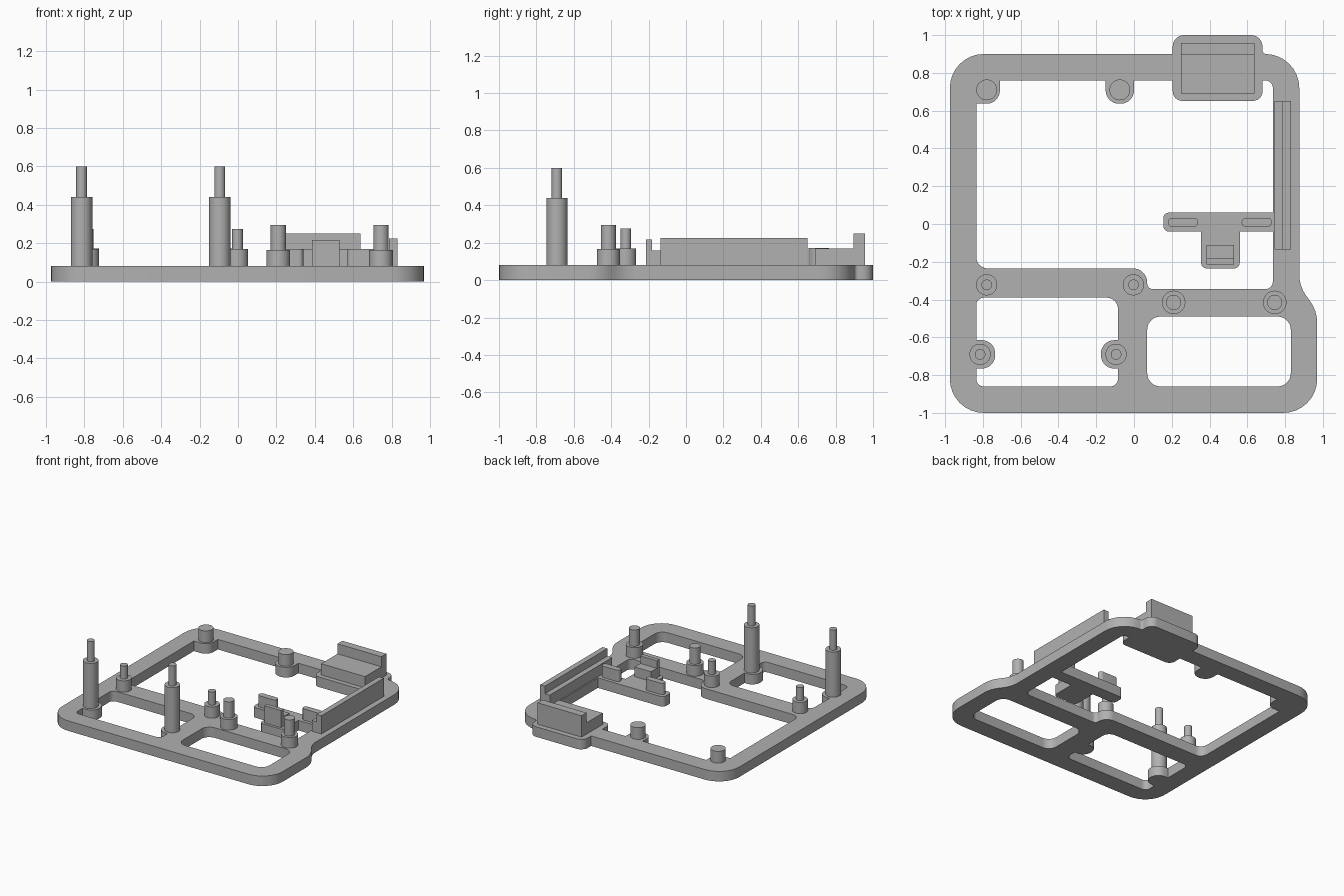
import bpy, bmesh, math
from mathutils import Vector

cube = bpy.data.objects.get("Cube")
if cube:
    bpy.data.objects.remove(cube, do_unlink=True)

grey = bpy.data.materials.new("Plain grey")
grey.use_nodes = True
colour = (0.44, 0.44, 0.44, 1)
grey.diffuse_color = colour
grey.node_tree.nodes["Principled BSDF"].inputs["Base Color"].default_value = colour
BASE = 0.08


def rounded(corners, steps=8):
    """Turn (x, y, radius) corners into an outline with filleted corners."""
    out = []
    for i, c in enumerate(corners):
        p = Vector(c[:2])
        r = c[2] if len(c) > 2 else 0
        if not r:
            out.append(p)
            continue
        a = (Vector(corners[i - 1][:2]) - p).normalized()
        b = (Vector(corners[(i + 1) % len(corners)][:2]) - p).normalized()
        half = a.angle(b) / 2
        tangent = r / math.tan(half)
        centre = p + (a + b).normalized() * r / math.sin(half)
        start, end = p + a * tangent - centre, p + b * tangent - centre
        turn = start.angle_signed(end)
        for k in range(steps + 1):
            t = -turn * k / steps
            out.append(centre + Vector((start.x * math.cos(t) - start.y * math.sin(t),
                                        start.x * math.sin(t) + start.y * math.cos(t))))
    return out


def rect(x0, x1, y0, y1, r=0):
    return rounded([(x0, y0, r), (x1, y0, r), (x1, y1, r), (x0, y1, r)])


def finish(name, bm):
    bmesh.ops.recalc_face_normals(bm, faces=bm.faces)
    mesh = bpy.data.meshes.new(name)
    bm.to_mesh(mesh)
    bm.free()
    mesh.materials.append(grey)
    obj = bpy.data.objects.new(name, mesh)
    bpy.context.collection.objects.link(obj)
    bpy.ops.object.select_all(action='DESELECT')
    obj.select_set(True)
    bpy.context.view_layer.objects.active = obj
    bpy.ops.object.shade_smooth_by_angle(angle=math.radians(35))
    return obj


def prism(name, loops, z0, z1):
    """Extrude an outline, with further loops as holes."""
    bm = bmesh.new()
    edges = []
    for loop in loops:
        vs = [bm.verts.new((p.x, p.y, z0)) for p in loop]
        edges += [bm.edges.new((vs[i - 1], vs[i])) for i in range(len(vs))]
    bmesh.ops.triangle_fill(bm, use_beauty=True, edges=edges, normal=(0, 0, 1))
    ext = bmesh.ops.extrude_face_region(bm, geom=bm.faces[:], use_keep_orig=True)
    top = [v for v in ext["geom"] if isinstance(v, bmesh.types.BMVert)]
    bmesh.ops.translate(bm, verts=top, vec=(0, 0, z1 - z0))
    return finish(name, bm)


def lathe(name, x, y, profile, sides=32):
    """Spin a stepped (radius, z) profile around a vertical axis."""
    bm = bmesh.new()
    rings = [[bm.verts.new((x + r * math.cos(math.tau * k / sides),
                            y + r * math.sin(math.tau * k / sides), z))
              for k in range(sides)] for r, z in profile]
    for low, high in zip(rings, rings[1:]):
        for k in range(sides):
            bm.faces.new((low[k - 1], low[k], high[k], high[k - 1]))
    bm.faces.new(rings[0])
    bm.faces.new(rings[-1])
    return finish(name, bm)


def step_block(name, axis, profile, start, end):
    """Extrude a stepped (distance, z) profile along x or y."""
    bm = bmesh.new()
    place = (lambda d, s, z: (s, d, z)) if axis == "x" else (lambda d, s, z: (d, s, z))
    a, b = [[bm.verts.new(place(d, s, z)) for d, z in profile] for s in (start, end)]
    bm.faces.new(a)
    bm.faces.new(b)
    for i in range(len(a)):
        bm.faces.new((a[i - 1], a[i], b[i], b[i - 1]))
    return finish(name, bm)


def step(low_d, mid_d, high_d, low_z, high_z):
    return [(low_d, BASE), (high_d, BASE), (high_d, high_z),
            (mid_d, high_z), (mid_d, low_z), (low_d, low_z)]


# Frame plate with its pad, bosses and T-shaped arm
outer = rounded([(-0.975, -1, 0.18), (0.97, -1, 0.18), (0.97, -0.46, 0.2),
                 (0.875, -0.33, 0.2), (0.875, 0.9, 0.18), (0.68, 0.9, 0.02),
                 (0.68, 1, 0.06), (0.205, 1, 0.06), (0.205, 0.9), (-0.975, 0.9, 0.18)])
main_hole = rounded([
    (-0.835, 0.637), (-0.71, 0.637, 0.07), (-0.71, 0.76),
    (-0.15, 0.76), (-0.15, 0.637, 0.07), (0, 0.637, 0.07), (0, 0.76),
    (0.205, 0.76), (0.205, 0.652, 0.05), (0.68, 0.652, 0.05), (0.68, 0.76),
    (0.735, 0.76, 0.04), (0.735, 0.06), (0.155, 0.06, 0.03), (0.155, -0.04, 0.03),
    (0.355, -0.04), (0.355, -0.235, 0.03), (0.56, -0.235, 0.03), (0.56, -0.04),
    (0.735, -0.04), (0.735, -0.345, 0.04), (0.07, -0.345, 0.03),
    (0.07, -0.235, 0.075), (-0.835, -0.235, 0.06)])
left_hole = rounded([
    (-0.835, -0.86, 0.04), (-0.085, -0.86, 0.04), (-0.085, -0.765), (-0.175, -0.765, 0.07),
    (-0.175, -0.615, 0.07), (-0.085, -0.615), (-0.085, -0.39, 0.06), (-0.835, -0.39, 0.04),
    (-0.835, -0.615), (-0.735, -0.615, 0.07), (-0.735, -0.765, 0.07), (-0.835, -0.765)])
right_hole = rect(0.07, 0.83, -0.86, -0.49, 0.07)
prism("frame_plate", [outer, main_hole, left_hole, right_hole], 0, BASE)

# Stepped pegs: positions, shoulder radius and height, pin radius and height
pegs = [("tall_post", [(-0.815, -0.69), (-0.095, -0.69)], 0.056, 0.44, 0.028, 0.6),
        ("small_peg", [(-0.78, -0.322), (-0.003, -0.322)], 0.056, 0.17, 0.028, 0.275),
        ("wide_peg", [(0.21, -0.415), (0.745, -0.415)], 0.062, 0.165, 0.04, 0.295)]
for name, places, r1, z1, r2, z2 in pegs:
    for side, (x, y) in zip(("right", "left"), places):
        lathe(f"{name}_{side}", x, y, [(r1, BASE), (r1, z1), (r2, z1), (r2, z2)])
for side, x in (("right", -0.78), ("left", -0.075)):
    lathe(f"rear_stud_{side}", x, 0.71, [(0.055, BASE), (0.055, 0.173)])

# Stepped rests on the rear pad, side rail and arm
step_block("rear_rest", "x", step(0.69, 0.895, 0.957, 0.17, 0.25), 0.25, 0.637)
step_block("side_rest", "y", step(0.745, 0.787, 0.83, 0.165, 0.225), -0.135, 0.65)
step_block("arm_rest", "x", step(-0.11, -0.182, -0.215, 0.157, 0.217), 0.385, 0.53)

# Rounded keys on the arm
for side, x in (("right", 0.26), ("left", 0.65)):
    prism(f"arm_key_{side}", [rect(x - 0.08, x + 0.08, -0.015, 0.033, 0.023)], BASE, 0.17)
